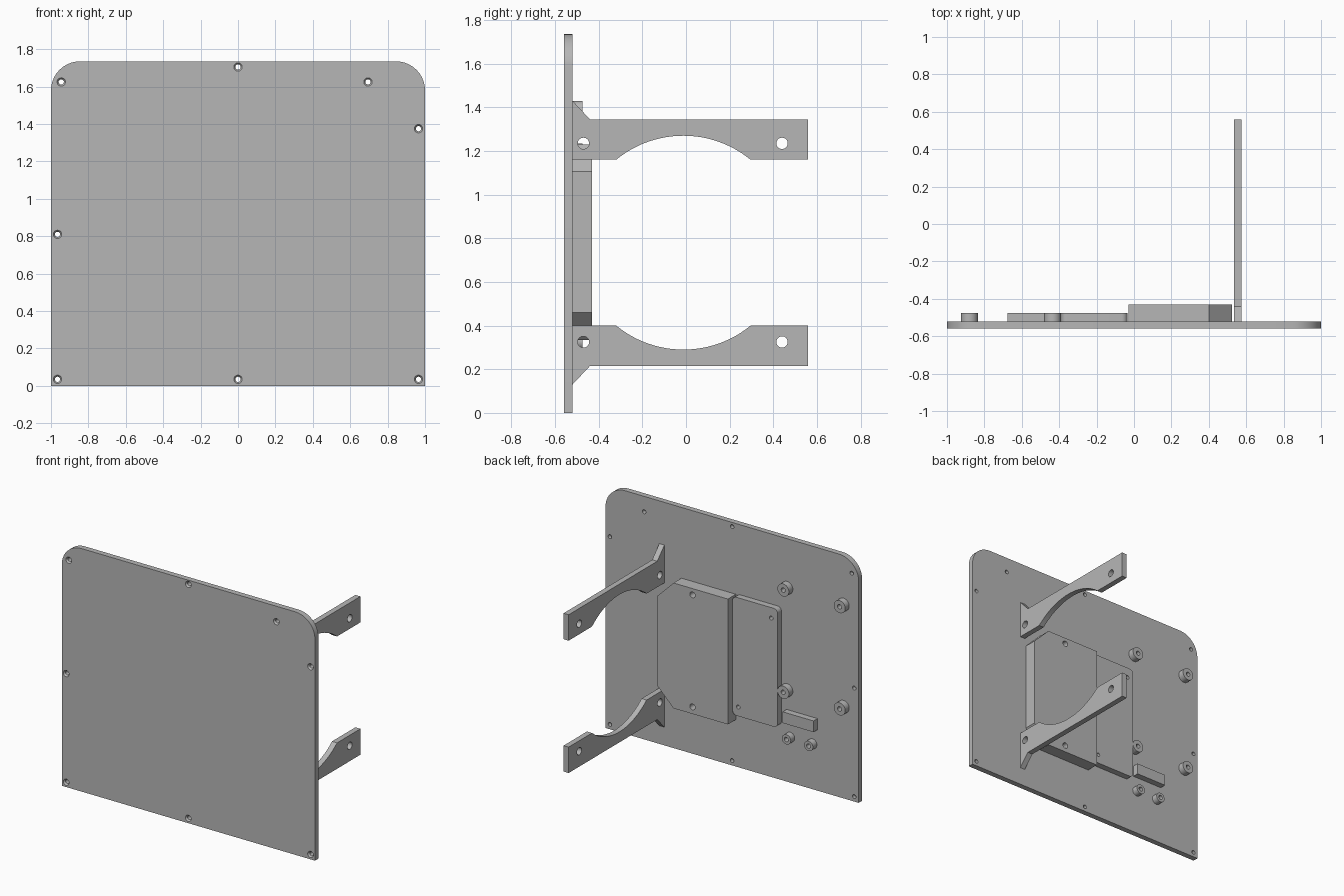
import bpy, bmesh
from math import sin, cos, pi, tau, asin

if "Cube" in bpy.data.objects:
    bpy.data.objects.remove(bpy.data.objects["Cube"])

grey = bpy.data.materials.new("plain grey")
grey.use_nodes = True
grey.diffuse_color = (0.47, 0.47, 0.47, 1)
grey.node_tree.nodes["Principled BSDF"].inputs["Base Color"].default_value = grey.diffuse_color

BACK = -0.52      # rear face of the panel
FRONT = -0.56
MID_Z = 0.78      # height the brackets mirror about


def finish(name, bm):
    bmesh.ops.recalc_face_normals(bm, faces=bm.faces)
    mesh = bpy.data.meshes.new(name)
    bm.to_mesh(mesh)
    bm.free()
    mesh.materials.append(grey)
    obj = bpy.data.objects.new(name, mesh)
    bpy.context.collection.objects.link(obj)
    return obj


def prism(name, outline, axis, start, end):
    """Extrude an outline along x (points are y, z) or y (points are x, z)."""
    place = {"x": lambda p, d: (d, p[0], p[1]), "y": lambda p, d: (p[0], d, p[1])}[axis]
    bm = bmesh.new()
    rings = [[bm.verts.new(place(p, d)) for p in outline] for d in (start, end)]
    for ring in rings:
        bm.faces.new(ring)
    for i in range(len(outline)):
        j = (i + 1) % len(outline)
        bm.faces.new((rings[0][i], rings[0][j], rings[1][j], rings[1][i]))
    return finish(name, bm)


def lathe(name, profile, centre, axis="y", steps=32):
    """Turn a closed (radius, distance) profile; its two ends lie on the axis."""
    bm = bmesh.new()
    rings = []
    for r, d in profile:
        ring = []
        for k in range(steps):
            a = centre[0] + r * cos(tau * k / steps)
            b = centre[1] + r * sin(tau * k / steps)
            ring.append(bm.verts.new((a, d, b) if axis == "y" else (d, a, b)))
        rings.append(ring)
    bm.faces.new(rings[0])
    bm.faces.new(rings[-1])
    for low, high in zip(rings, rings[1:]):
        for k in range(steps):
            j = (k + 1) % steps
            bm.faces.new((low[k], low[j], high[j], high[k]))
    return finish(name, bm)


def cut(obj, cutters):
    for cutter in cutters:
        mod = obj.modifiers.new("hole", "BOOLEAN")
        mod.operation = "DIFFERENCE"
        mod.solver = "EXACT"
        mod.object = cutter
    graph = bpy.context.evaluated_depsgraph_get()
    mesh = bpy.data.meshes.new_from_object(obj.evaluated_get(graph))
    obj.modifiers.clear()
    obj.data = mesh
    for cutter in cutters:
        bpy.data.objects.remove(cutter)


def smooth(obj):
    bpy.ops.object.select_all(action="DESELECT")
    obj.select_set(True)
    bpy.context.view_layer.objects.active = obj
    bpy.ops.object.shade_smooth_by_angle(angle=pi / 6)


def corner(cx, cz, r, start, steps=10):
    """Quarter circle of outline points, anticlockwise."""
    return [(cx + r * cos(start + pi / 2 * k / steps),
             cz + r * sin(start + pi / 2 * k / steps)) for k in range(steps + 1)]


# Panel with rounded top corners and countersunk screw holes
top, rad = 1.735, 0.155
outline = [(-1, 0), (1, 0)] + corner(1 - rad, top - rad, rad, 0) + corner(rad - 1, top - rad, rad, pi / 2)
panel = prism("panel", outline, "y", FRONT, BACK)
screws = [(-0.945, 1.625), (0, 1.705), (0.695, 1.625), (0.965, 1.375),
          (-0.965, 0.81), (-0.965, 0.035), (0, 0.035), (0.965, 0.035)]
sink = [(0.026, FRONT - 0.005), (0.014, FRONT + 0.012), (0.014, BACK + 0.01)]
cut(panel, [lathe("screw_cutter", sink, s) for s in screws])
smooth(panel)

# Two arched arms, mirrored top to bottom
half, sag, mid_y, edge = 0.308, 0.11, -0.012, 1.16
arc_r = (half ** 2 + sag ** 2) / (2 * sag)
span = asin(half / arc_r)
arch = [(mid_y + arc_r * sin(t), edge + sag - arc_r + arc_r * cos(t))
        for t in (span * (k / 12 - 1) for k in range(25))]
arm = [(BACK, edge)] + arch + [(0.56, edge), (0.56, 1.345), (-0.44, 1.345), (BACK, 1.43)]
for name, flip in (("upper_arm", 1), ("lower_arm", -1)):
    mirror = lambda z: MID_Z + flip * (z - MID_Z)
    obj = prism(name, [(y, mirror(z)) for y, z in arm], "x", 0.535, 0.575)
    bore = [(0.026, 0.5), (0.026, 0.6)]
    cut(obj, [lathe("arm_cutter", bore, (y, mirror(1.235)), "x") for y in (-0.47, 0.44)])
    smooth(obj)

# Thick block with two clipped corners
low, high, clip = 0.335, 1.23, 0.125
block = prism("thick_block", [(-0.03, low), (0.4, low), (0.525, low + clip),
                              (0.525, high - clip), (0.4, high), (-0.03, high)], "y", BACK, -0.43)
bore = [(0.021, BACK + 0.002), (0.021, -0.4)]
cut(block, [lathe("block_cutter", bore, (0.25, z)) for z in (1.185, 0.385)])
smooth(block)

# Thin cover with rounded corners
x0, x1, z0, z1, r = -0.39, -0.035, 0.39, 1.235, 0.03
thin = BACK + 0.045
outline = (corner(x1 - r, z1 - r, r, 0, 6) + corner(x0 + r, z1 - r, r, pi / 2, 6)
           + corner(x0 + r, z0 + r, r, pi, 6) + corner(x1 - r, z0 + r, r, 3 * pi / 2, 6))
cover = prism("thin_cover", outline, "y", BACK, thin)
bore = [(0.014, BACK + 0.002), (0.014, thin + 0.02)]
cut(cover, [lathe("cover_cutter", bore, c) for c in ((-0.34, 1.16), (-0.08, 0.455))])
smooth(cover)

# Small connector bar
prism("connector_bar", [(-0.675, 0.435), (-0.43, 0.435), (-0.43, 0.515), (-0.675, 0.515)], "y", BACK, thin)

# Round standoffs with blind holes
posts = [("large_standoff", x, z, 0.045) for x in (-0.435, -0.88) for z in (0.655, 1.385)]
posts += [("small_standoff", x, 0.325, 0.035) for x in (-0.46, -0.635)]
for name, x, z, r in posts:
    shape = [(r, BACK), (r, thin), (0.016, thin), (0.016, BACK + 0.002)]
    smooth(lathe(name, shape, (x, z)))
